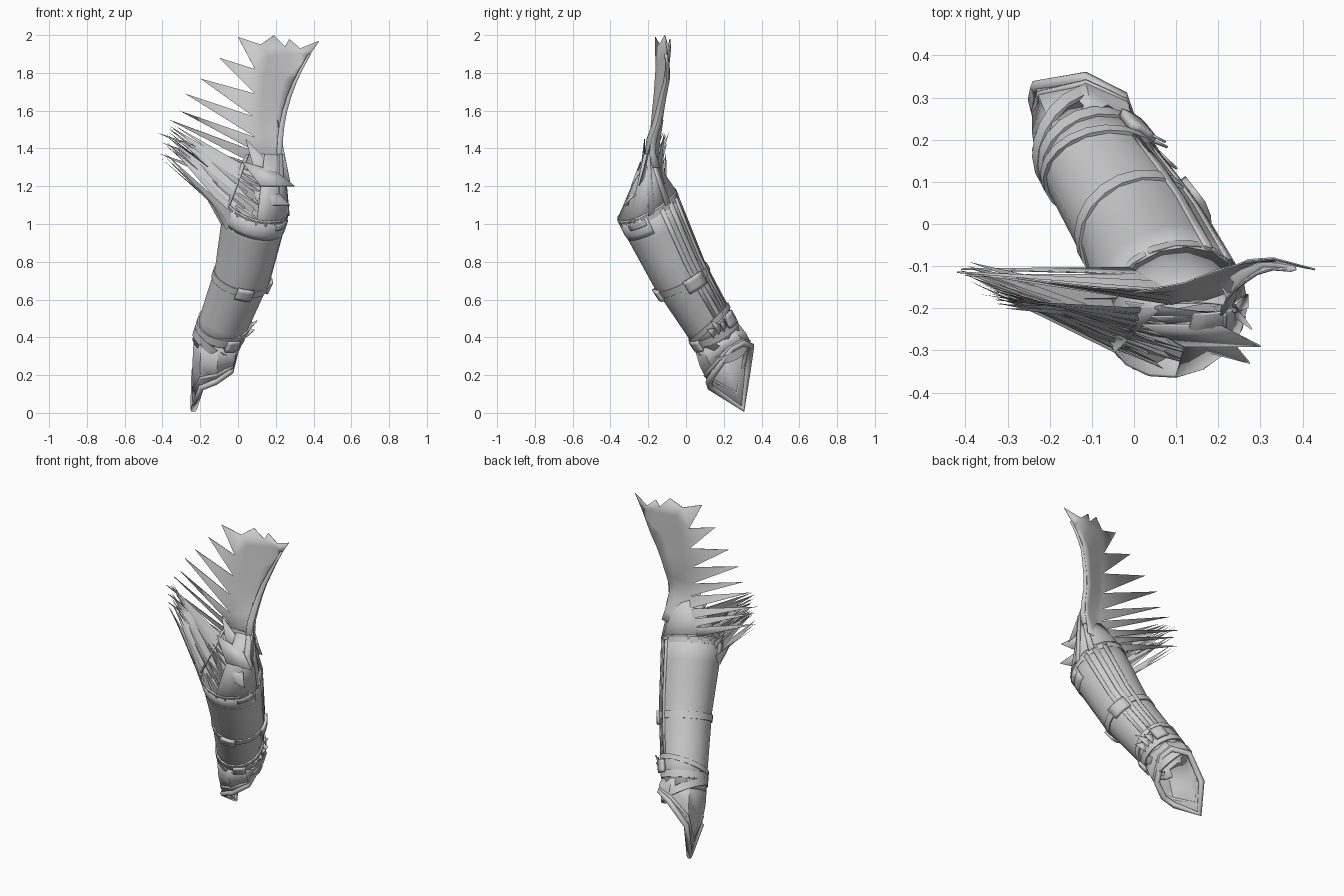
import bpy, math, random
from mathutils import Vector as V

if "Cube" in bpy.data.objects:
    bpy.data.objects.remove(bpy.data.objects["Cube"])
random.seed(4)

grey = bpy.data.materials.new("plain grey")
grey.use_nodes = True
grey.diffuse_color = (0.6, 0.6, 0.6, 1)
grey.node_tree.nodes["Principled BSDF"].inputs["Base Color"].default_value = (0.6, 0.6, 0.6, 1)

# Forearm axis and the frame across it
WRIST, MIDDLE, ELBOW = V((-.12, .19, .36)), V((.025, -.035, .735)), V((.1, -.21, 1.105))
AXIS = (ELBOW - WRIST).normalized()
SIDE = (V((1, 0, 0)) - AXIS * AXIS.x).normalized()
BACK = AXIS.cross(SIDE)


def arm(t, angle, out=0.0):
    """Point on the forearm: t from wrist to elbow, angle 0 = left, 90 = back."""
    c = WRIST.lerp(MIDDLE, t * 2) if t < .5 else MIDDLE.lerp(ELBOW, t * 2 - 1)
    r = .122 + .05 * t + out
    a = math.radians(angle)
    return c + SIDE * r * math.cos(a) + BACK * r * math.sin(a)


def finish(name, verts, faces, thick=0.0):
    me = bpy.data.meshes.new(name)
    me.from_pydata(verts, [], faces)
    me.materials.append(grey)
    ob = bpy.data.objects.new(name, me)
    bpy.context.collection.objects.link(ob)
    if thick:
        mod = ob.modifiers.new("thickness", "SOLIDIFY")
        mod.thickness, mod.offset = thick, 0
    bpy.ops.object.select_all(action="DESELECT")
    ob.select_set(True)
    bpy.context.view_layer.objects.active = ob
    bpy.ops.object.shade_smooth_by_angle(angle=math.radians(40))


def sheet(name, rows, closed=False, thick=0.0):
    """Quad sheet through rows of points."""
    n = len(rows[0])
    faces = []
    for i in range(len(rows) - 1):
        for j in range(n if closed else n - 1):
            k = (j + 1) % n
            faces.append((i * n + j, i * n + k, (i + 1) * n + k, (i + 1) * n + j))
    finish(name, [p for r in rows for p in r], faces, thick)


def ring(t, out=0.0, n=16, tilt=0.0, phase=0):
    return [arm(t + tilt * math.cos(math.radians(360 * i / n - phase)), 360 * i / n, out)
            for i in range(n)]


def band(name, t, width, out=.012, tilt=0.0, phase=0):
    steps = [(-width, 0), (-width, out), (width, out), (width, 0)]
    sheet(name, [ring(t + d, o, 20, tilt, phase) for d, o in steps], True)


def plate(name, t0, t1, a0, a1, out, thick=.014):
    sheet(name, [[arm(t0 + (t1 - t0) * i / 4, a0 + (a1 - a0) * j / 3, out)
                  for j in range(4)] for i in range(5)], False, thick)


def cord(name, points, radius):
    cu = bpy.data.curves.new(name, "CURVE")
    cu.dimensions = "3D"
    cu.bevel_depth, cu.bevel_resolution = radius, 1
    sp = cu.splines.new("POLY")
    sp.points.add(len(points) - 1)
    for q, p in zip(sp.points, points):
        q.co = (*p, 1)
    sp.use_cyclic_u = True
    cu.materials.append(grey)
    bpy.context.collection.objects.link(bpy.data.objects.new(name, cu))


# Forearm sleeve with straps
sheet("sleeve", [ring(t / 6) for t in range(7)], True, .008)
band("middle_strap", .46, .022, .01)
band("wrist_strap", .09, .022, .01)
band("upper_wrist_strap", .15, .016, .012, .05, 60)
band("lower_wrist_strap", .0, .025, .012, .06, 200)
band("elbow_trim", .97, .02, .005)

# Lengthwise strips on the left side, and buckles
for i, (a0, a1) in enumerate([(16, 24), (36, 46), (58, 66)]):
    plate(f"side_strip_{i + 1}", .2, .97, a0, a1, .004, .01)
plate("side_buckle", .41, .49, -2, 40, .014, .018)
plate("front_buckle", .42, .49, 262, 294, .014, .018)
plate("wrist_buckle", .05, .12, 285, 315, .014, .018)
plate("elbow_bar", .93, .97, 310, 345, .006, .012)
plate("back_wrist_knot", .1, .18, 35, 65, .016, .02)

# Ragged cloth ends at the wrist
for i in range(4):
    a = -8 + 14 * i
    tip = arm(.17 + .04 * (i % 2), a, .035)
    finish(f"torn_cloth_{i + 1}", [arm(.08, a), arm(.15, a + 14, .01), tip], [(0, 1, 2)], .006)

# Pointed hand guard with a rolled rim and a piping
guard_rim = [V(p) for p in [(-.01, .24, .34), (-.03, .3, .37), (-.12, .345, .355), (-.23, .325, .22),
                            (-.235, .3, .02), (-.195, .13, .135), (-.12, .12, .165),
                            (-.04, .155, .22)]]
wrist_ring = ring(.06, .004, 8)
middle_ring = [a.lerp(b, .5) + (a - WRIST) * .06 for a, b in zip(wrist_ring, guard_rim)]
sheet("hand_guard", [wrist_ring, middle_ring, guard_rim], True, .01)
cord("hand_guard_rim", guard_rim, .018)
cord("hand_guard_piping", [a.lerp(b, .6) for a, b in zip(middle_ring, guard_rim)], .01)


# Tall fin: jagged sheet with spikes sweeping up to the right
def fin_point(x, z, forward=0.0):
    if z < 1.4:
        base = -.11 - .1 * max(0, (z - 1.2) / .2)
    else:
        base = -.21 + .07 * (z - 1.4)
    bend = .35 * (x - .03) * min(1, max(0, (z - 1.2) / .35)) if x > .03 else .2 * (.03 - x)
    return V((x, base + bend - .65 * max(0, x - .31) - forward, z))


def fin_edge(z):
    return .23 + .6 * (z - 1.4) ** 2


tips = [(.43, 1.97), (.27, 1.98), (.19, 2), (0, 1.99), (-.1, 1.88), (-.2, 1.77), (-.28, 1.69),
        (-.31, 1.6), (-.36, 1.55), (-.42, 1.48), (-.4, 1.43), (-.41, 1.37)]
valleys = [(.37, 1.88), (.33, 1.93), (.25, 1.94), (.12, 1.95), (.09, 1.82), (.09, 1.69),
           (.08, 1.57), (.09, 1.46), (.1, 1.38), (.1, 1.31), (.08, 1.26), (.05, 1.22), (0, 1.18)]
rows = []
for i, (x, z) in enumerate(valleys):
    rz = 1.88 - .66 * i / (len(valleys) - 1)
    rx = fin_edge(rz)
    rows.append([fin_point(rx + (x - rx) * s / 4, rz + (z - rz) * s / 4) for s in range(5)])
verts, faces = [p for r in rows for p in r], []
for i, (x, z) in enumerate(tips):
    for j in range(4):
        a = i * 5 + j
        faces.append((a, a + 1, a + 6, a + 5))
    verts.append(fin_point(x, z))
    faces.append((i * 5 + 4, len(verts) - 1, i * 5 + 9))
finish("fin", verts, faces, .004)

# Fin edge curled forward
curl = []
for i in range(9):
    z = 1.9 - .075 * i
    w = .015 + .005 * i
    curl.append([fin_point(fin_edge(z), z), fin_point(fin_edge(z) + .004, z, w * .6),
                 fin_point(fin_edge(z) - w * .5, z, w)])
sheet("fin_curled_edge", curl, False, .006)


# Neck joining the elbow rim to the fin, with ribs
def neck_top(angle, out=0.0):
    r = math.radians(angle)
    return V((.14 + (.095 + out) * math.cos(r), -.2 + (.014 + out) * math.sin(r), 1.37))


angles = [-90 + 300 * i / 14 for i in range(15)]
sheet("neck", [[arm(1, a).lerp(neck_top(a), k / 2) for a in angles] for k in range(3)], False, .006)
for i, a in enumerate((-40, 0, 35)):
    top = neck_top(a, .004)
    finish(f"neck_rib_{i + 1}", [arm(.98, a - 6, .006), arm(.98, a + 6, .006),
                                 top + V((0, .01, 0)), top - V((0, .01, 0))], [(0, 1, 2, 3)], .01)

# Layered quills sweeping from the front of the elbow to the right
verts, faces = [], []
for layer in range(3):
    count = 8
    for i in range(count):
        s = i / (count - 1)
        a = 190 + 150 * s
        rise = V((0, 0, .07 * layer))
        inward = .004 - .035 * layer
        tip = V((-.42 + (.1 - .02 * layer) * s + .03 * random.random(),
                 -.11 - .09 * s + .01 * layer,
                 1.35 + .055 * layer + .06 * s + .03 * random.random()))
        k = len(verts)
        low = .88 + .07 * s
        left, right = arm(low, a - 13, inward) + rise, arm(low + .05, a + 13, inward) + rise
        root = arm(low - .06, a + 3, inward + .002) + rise
        ridge = left.lerp(right, .55).lerp(tip, .3) + V((0, -.006, .004))
        verts += [left, root, right, tip, ridge]
        faces += [(k, k + 1, k + 4), (k + 1, k + 2, k + 4), (k + 2, k + 3, k + 4), (k + 3, k, k + 4)]
finish("quills", verts, faces)

# Short leaves pointing left, and upright ones before the fin
for i, (z, reach) in enumerate([(1.2, .3), (1.1, .275)]):
    finish(f"short_leaf_{i + 1}", [V((.02, -.24, z + .13)), V((.12, -.29, z)),
                                   V((reach, -.29 - .04 * i, z)), V((.2, -.24, z + .08))],
           [(0, 1, 2, 3)], .005)
for i, (x, z) in enumerate([(-.02, 1.34), (.04, 1.45), (.21, 1.55)]):
    finish(f"upright_leaf_{i + 1}", [V((x + .07, -.25, 1.2)), V((.24, -.22, 1.25)),
                                     fin_point(x, z, .015)], [(0, 1, 2)], .004)

# Front collar below the quills
sheet("front_collar", [[arm(t, 180 + 170 * j / 12, o) for j in range(13)]
                       for t, o in [(.86, .002), (.89, .006), (.98, .002)]], False, .006)
